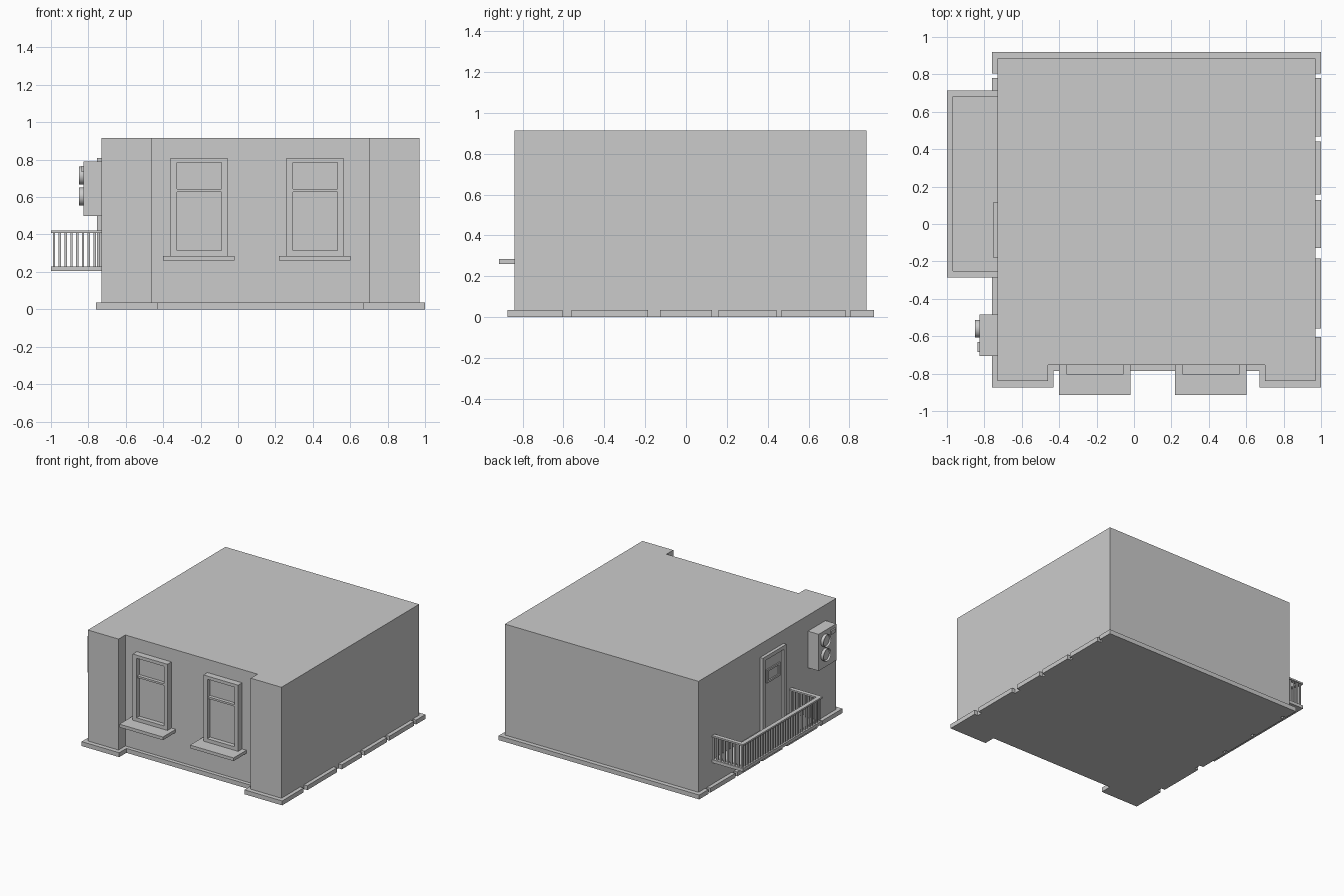
import bpy, bmesh, math
from mathutils import Matrix, Vector

if "Cube" in bpy.data.objects:
    bpy.data.objects.remove(bpy.data.objects["Cube"])


def finish(name, bm):
    bmesh.ops.recalc_face_normals(bm, faces=bm.faces)
    me = bpy.data.meshes.new(name)
    bm.to_mesh(me)
    bm.free()
    ob = bpy.data.objects.new(name, me)
    bpy.context.collection.objects.link(ob)
    return ob


def add_box(bm, x0, x1, y0, y1, z0, z1):
    m = Matrix.Translation(((x0 + x1) / 2, (y0 + y1) / 2, (z0 + z1) / 2))
    m = m @ Matrix.Diagonal((x1 - x0, y1 - y0, z1 - z0, 1))
    bmesh.ops.create_cube(bm, size=1, matrix=m)


def boxes(name, *items):
    bm = bmesh.new()
    for b in items:
        add_box(bm, *b)
    return finish(name, bm)


def prism(name, pts, z0, z1):
    bm = bmesh.new()
    f = bm.faces.new([bm.verts.new((x, y, z0)) for x, y in pts])
    r = bmesh.ops.extrude_face_region(bm, geom=[f])
    top = [v for v in r["geom"] if isinstance(v, bmesh.types.BMVert)]
    bmesh.ops.translate(bm, verts=top, vec=(0, 0, z1 - z0))
    # close the underside if the extrude consumed it
    edges = [e for e in bm.edges if e.is_boundary]
    if edges:
        bmesh.ops.holes_fill(bm, edges=edges)
    return finish(name, bm)


# Footprint with a recessed front bay
L, R, F, B, BAY = -0.73, 0.97, -0.84, 0.885, -0.755
BX0, BX1 = -0.46, 0.70
prism("building_body", [(L, F), (BX0, F), (BX0, BAY), (BX1, BAY), (BX1, F),
                        (R, F), (R, B), (L, B)], 0.035, 0.915)

# Plinth: footprint grown outwards, with notches down both side walls
G = 0.03
gaps = [(-0.605, -0.56), (-0.185, -0.127), (0.127, 0.158), (0.442, 0.468), (0.78, 0.805)]


def side(outer, wall):
    return [p for a, b in gaps for p in ((outer, a), (wall, a), (wall, b), (outer, b))]


f, b = F - 0.035, B + 0.035
plinth = [(L - G, f), (BX0 + G, f), (BX0 + G, BAY - G), (BX1 - G, BAY - G), (BX1 - G, f), (R + G, f)]
plinth += side(R + G, R) + [(R + G, b), (L - G, b)] + side(L - G, L)[::-1]
prism("plinth", plinth, 0, 0.035)

# Two sash windows with deep sills
for i, dx in enumerate((0, 0.62)):
    x0, x1, y0, y1 = -0.36 + dx, -0.055 + dx, -0.805, BAY
    boxes(f"window_frame_{i + 1}",
          (x0, x0 + 0.035, y0, y1, 0.285, 0.81),
          (x1 - 0.032, x1, y0, y1, 0.285, 0.81),
          (x0 + 0.035, x1 - 0.032, y0, y1, 0.785, 0.81),
          (x0 + 0.035, x1 - 0.032, y0, y1, 0.285, 0.313),
          (x0 + 0.035, x1 - 0.032, y0 + 0.008, y1, 0.628, 0.643))
    boxes(f"window_glass_{i + 1}", (x0 + 0.03, x1 - 0.03, -0.77, y1, 0.3, 0.79))
    boxes(f"window_sill_{i + 1}", (x0 - 0.04, x1 + 0.037, -0.915, BAY, 0.26, 0.285))

# Balcony door on the left wall with a small framed pane
dx0 = -0.755
boxes("door_frame",
      (dx0, L, -0.18, -0.15, 0.23, 0.81),
      (dx0, L, 0.085, 0.115, 0.23, 0.81),
      (dx0, L, -0.15, 0.085, 0.78, 0.81))
boxes("door_leaf", (-0.738, L, -0.15, 0.085, 0.23, 0.78))
boxes("door_pane_frame",
      (-0.748, L, -0.115, -0.1, 0.585, 0.69),
      (-0.748, L, 0.035, 0.05, 0.585, 0.69),
      (-0.748, L, -0.1, 0.035, 0.675, 0.69),
      (-0.748, L, -0.1, 0.035, 0.585, 0.6))

# Balcony floor, handrail and balusters
YA, YB, XO, W = -0.285, 0.715, -1.0, 0.033
boxes("balcony_floor", (XO, L, YA, YB, 0.205, 0.23))
boxes("balcony_handrail",
      (XO, XO + W, YA, YB, 0.407, 0.42),
      (XO + W, L, YA, YA + W, 0.407, 0.42),
      (XO + W, L, YB - W, YB, 0.407, 0.42))
bm = bmesh.new()
h, xm = 0.006, XO + W / 2
spots = [(xm, YA + W / 2 + k * (YB - YA - W) / 31) for k in range(32)]
spots += [(xm + k * 0.031, y) for k in range(1, 9) for y in (YA + W / 2, YB - W / 2)]
for x, y in spots:
    add_box(bm, x - h, x + h, y - h, y + h, 0.228, 0.409)
finish("balusters", bm)

# Air conditioner with two round fan housings and a small label plate
boxes("air_conditioner", (-0.825, L, -0.705, -0.485, 0.5, 0.79))
boxes("control_plate", (-0.837, -0.825, -0.685, -0.63, 0.735, 0.765))
for i, z in enumerate((0.603, 0.715)):
    bm = bmesh.new()
    m = Matrix.Translation((-0.8365, -0.56, z)) @ Matrix.Rotation(-math.pi / 2, 4, 'Y')
    bmesh.ops.create_cone(bm, cap_ends=True, segments=24, radius1=0.048, radius2=0.048,
                          depth=0.025, matrix=m)
    cap = min(bm.faces, key=lambda q: q.calc_center_median().x)
    bmesh.ops.inset_region(bm, faces=[cap], thickness=0.007)
    bmesh.ops.translate(bm, verts=cap.verts, vec=(0.012, 0, 0))
    ob = finish(f"fan_housing_{i + 1}", bm)
    bpy.context.view_layer.objects.active = ob
    bpy.ops.object.select_all(action='DESELECT')
    ob.select_set(True)
    bpy.ops.object.shade_smooth_by_angle()
